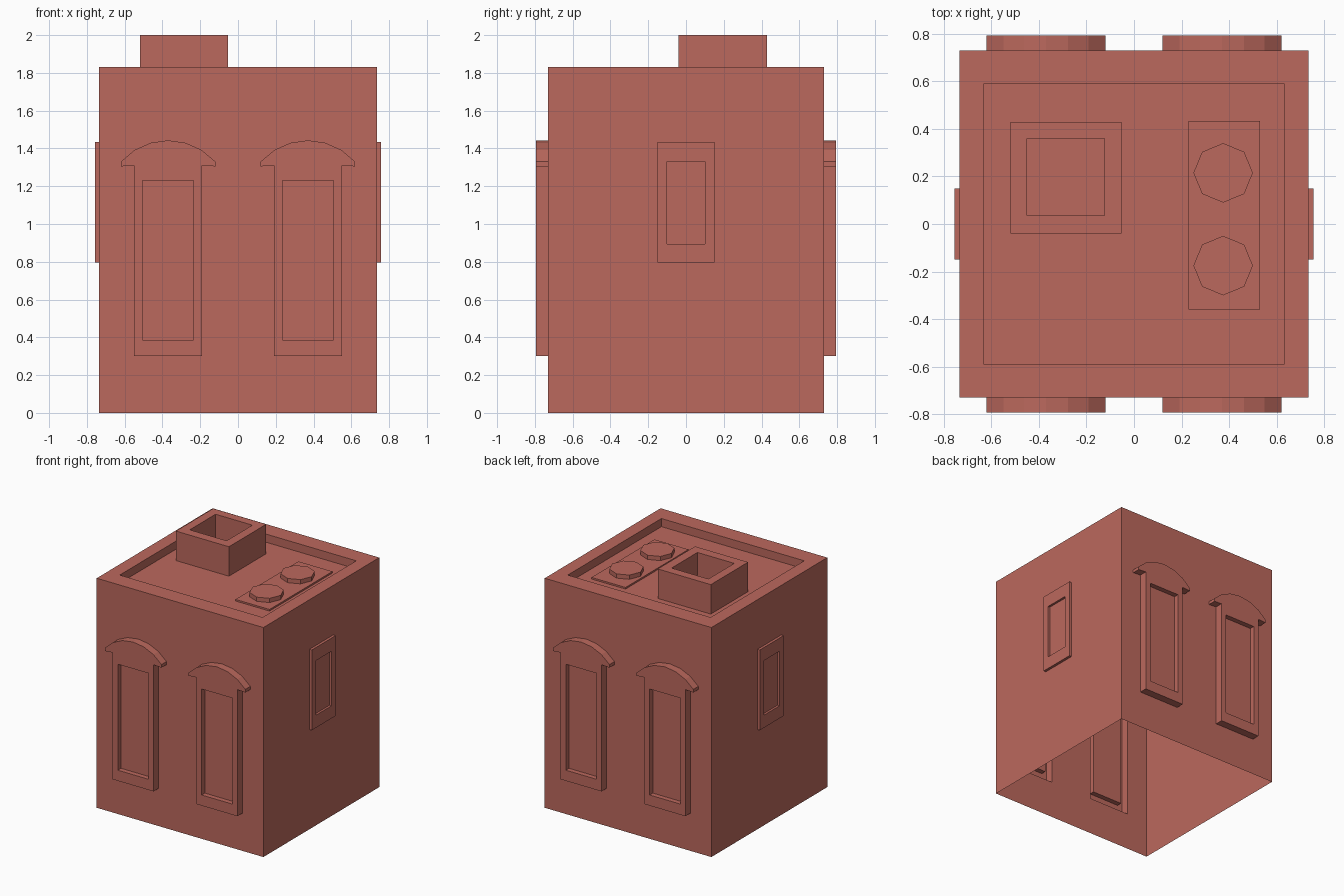
import bpy, bmesh, math
from mathutils import Vector

if "Cube" in bpy.data.objects:
    bpy.data.objects.remove(bpy.data.objects["Cube"])

X, Y, H, FLOOR = 0.735, 0.73, 1.83, 1.765

brick = bpy.data.materials.new("brick_red")
brick.diffuse_color = (0.5, 0.14, 0.11, 1)
brick.use_nodes = True
brick.node_tree.nodes["Principled BSDF"].inputs["Base Color"].default_value = brick.diffuse_color


def fill(bm, loops, normal):
    """Flat face from an outer loop and optional hole loops."""
    edges = []
    for pts in loops:
        vs = [bm.verts.new(p) for p in pts]
        edges += [bm.edges.new((v, vs[i - 1])) for i, v in enumerate(vs)]
    bmesh.ops.triangle_fill(bm, edges=edges, use_beauty=True, normal=normal)


def strip(bm, a, b):
    """Quads joining two matching loops."""
    for i in range(len(a)):
        bm.faces.new([bm.verts.new(p) for p in (a[i - 1], a[i], b[i], b[i - 1])])


def finish(bm, name, outward):
    """Weld, face everything outward and make the object."""
    bmesh.ops.remove_doubles(bm, verts=bm.verts[:], dist=1e-4)
    bmesh.ops.recalc_face_normals(bm, faces=bm.faces[:])
    bm.normal_update()
    out = Vector(outward)
    probe = max(bm.faces, key=lambda f: f.calc_center_median().dot(out))
    if probe.normal.dot(out) < 0:
        bmesh.ops.reverse_faces(bm, faces=bm.faces[:])
    me = bpy.data.meshes.new(name)
    bm.to_mesh(me)
    bm.free()
    me.materials.append(brick)
    bpy.context.collection.objects.link(bpy.data.objects.new(name, me))


def rect(u0, u1, v0, v1):
    return [(u0, v0), (u1, v0), (u1, v1), (u0, v1)]


def at_z(pts, z):
    return [(x, y, z) for x, y in pts]


def tall_outline(c):
    """Tall window frame with an arched hood, as one silhouette."""
    half, rise, spring = 0.25, 0.113, 1.33
    r = (half**2 + rise**2) / (2 * rise)
    a = math.asin(half / r)
    arc = [(c + r * math.sin(a * (1 - i / 3)),
            spring + rise - r + r * math.cos(a * (1 - i / 3))) for i in range(7)]
    return ([(c - 0.18, 0.30), (c + 0.18, 0.30), (c + 0.18, 1.31), (c + half, 1.305)]
            + arc + [(c - half, 1.305), (c - 0.18, 1.31)])


# Window: outline, pane, frame projection, pane projection
tall = [(tall_outline(c), rect(c - 0.135, c + 0.135, 0.385, 1.23), 0.063, 0.023)
        for c in (-0.37, 0.37)]
small = [(rect(-0.15, 0.15, 0.795, 1.435), rect(-0.1, 0.1, 0.895, 1.33), 0.021, 0.003)]

# Wall: name, outward direction, half width, windows, mapping (along, up, out)
walls = [
    ("front", (0, -1, 0), X, tall, lambda u, v, d: (u, -Y - d, v)),
    ("back", (0, 1, 0), X, tall, lambda u, v, d: (-u, Y + d, v)),
    ("right", (1, 0, 0), Y, small, lambda u, v, d: (X + d, u, v)),
    ("left", (-1, 0, 0), Y, small, lambda u, v, d: (-X - d, -u, v)),
]

# Open-bottomed shell: four walls with window openings, rim and sunken roof
body = bmesh.new()
for name, out, half, windows, place in walls:
    def loop(pts, d):
        return [place(u, v, d) for u, v in pts]
    fill(body, [loop(rect(-half, half, 0, H), 0)] + [loop(w[0], 0) for w in windows], out)
    # Raised frames with inset panes
    for i, (outline, pane, d_frame, d_pane) in enumerate(windows):
        bm = bmesh.new()
        strip(bm, loop(outline, 0), loop(outline, d_frame))
        fill(bm, [loop(outline, d_frame), loop(pane, d_frame)], out)
        strip(bm, loop(pane, d_frame), loop(pane, d_pane))
        fill(bm, [loop(pane, d_pane)], out)
        finish(bm, f"{name}_window_{i + 1}", out)
inner = rect(-0.63, 0.63, -0.59, 0.59)
fill(body, [at_z(rect(-X, X, -Y, Y), H), at_z(inner, H)], (0, 0, 1))
strip(body, at_z(inner, H), at_z(inner, FLOOR))
fill(body, [at_z(inner, FLOOR)], (0, 0, 1))
finish(body, "building_shell", (0, 0, 1))

# Hollow chimney
bm = bmesh.new()
outer, hole = rect(-0.52, -0.052, -0.04, 0.43), rect(-0.45, -0.125, 0.035, 0.36)
strip(bm, at_z(outer, FLOOR), at_z(outer, 2.0))
fill(bm, [at_z(outer, 2.0), at_z(hole, 2.0)], (0, 0, 1))
strip(bm, at_z(hole, 2.0), at_z(hole, FLOOR))
finish(bm, "chimney", (0, 0, 1))


def slab(name, pts, z0, z1):
    bm = bmesh.new()
    strip(bm, at_z(pts, z0), at_z(pts, z1))
    fill(bm, [at_z(pts, z1)], (0, 0, 1))
    finish(bm, name, (0, 0, 1))


# Roof vent plate with two octagonal caps
slab("vent_plate", rect(0.23, 0.53, -0.36, 0.433), FLOOR, 1.778)
for i, cy in enumerate((-0.175, 0.215)):
    octagon = [(0.375 + 0.125 * math.cos(k * math.pi / 4),
                cy + 0.125 * math.sin(k * math.pi / 4)) for k in range(8)]
    slab(f"vent_cap_{i + 1}", octagon, 1.778, 1.812)
